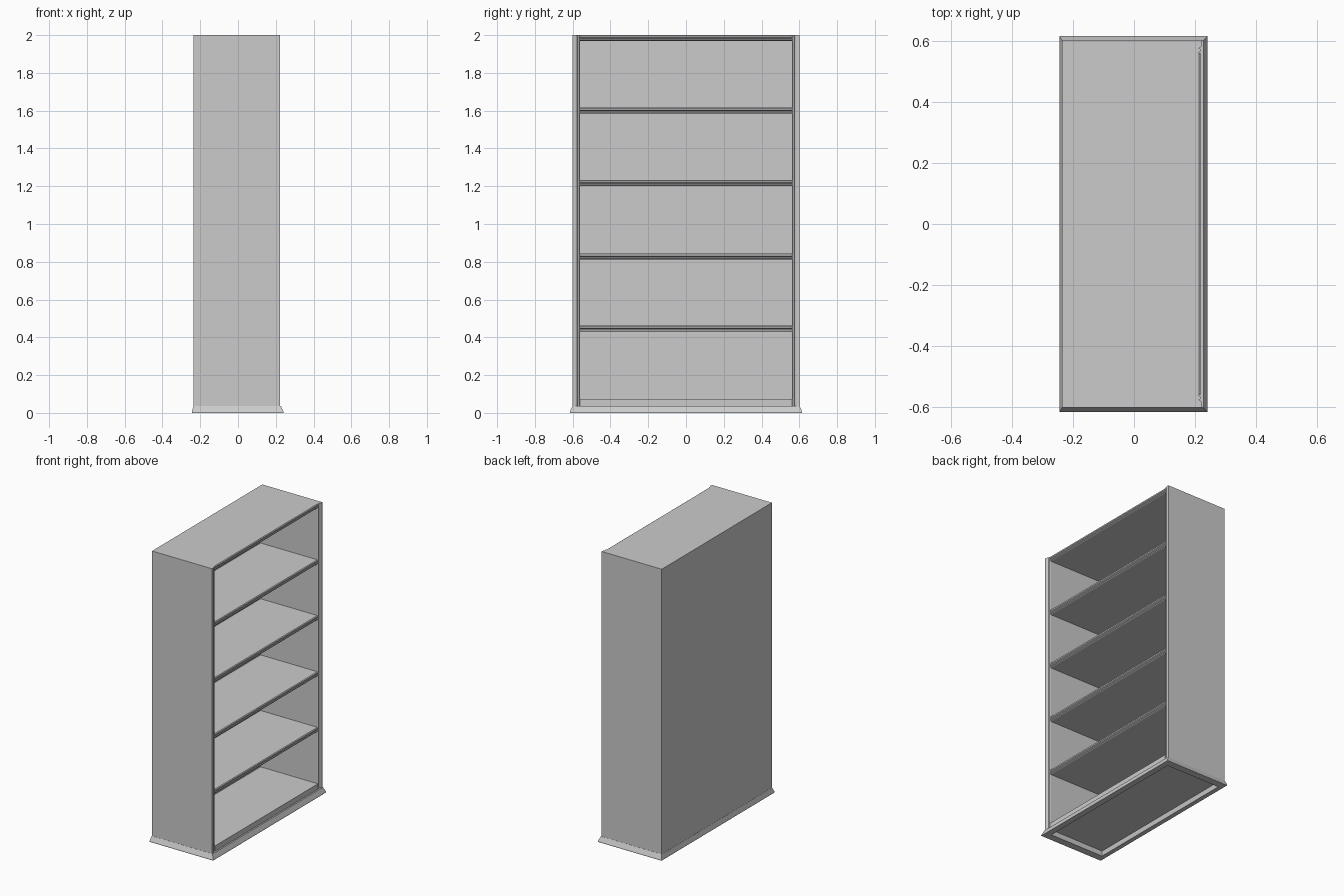
import bpy, bmesh
from mathutils import Vector

if "Cube" in bpy.data.objects:
    bpy.data.objects.remove(bpy.data.objects["Cube"])

BACK, FRONT = -0.235, 0.223      # case depth along x (open side faces +x)
HALF, INNER = 0.60, 0.56         # outer and inner half widths along y
SKIRT_TOP, HEIGHT = 0.037, 2.0


def finish(name, bm):
    bmesh.ops.recalc_face_normals(bm, faces=bm.faces)
    mesh = bpy.data.meshes.new(name)
    bm.to_mesh(mesh)
    bm.free()
    obj = bpy.data.objects.new(name, mesh)
    bpy.context.collection.objects.link(obj)
    return obj


def prism(name, points, offset):
    """Extrude a closed outline of 3D points along an offset."""
    bm = bmesh.new()
    face = bm.faces.new([bm.verts.new(p) for p in points])
    ext = bmesh.ops.extrude_face_region(bm, geom=[face], use_keep_orig=True)
    verts = [g for g in ext["geom"] if isinstance(g, bmesh.types.BMVert)]
    bmesh.ops.translate(bm, verts=verts, vec=Vector(offset))
    return finish(name, bm)


def box(name, x0, x1, y0, y1, z0, z1):
    return prism(name, [(x0, y0, z0), (x1, y0, z0), (x1, y1, z0), (x0, y1, z0)],
                 (0, 0, z1 - z0))


def board(name, z0, z1):
    """Horizontal board with a small moulded front edge."""
    h = z1 - z0
    edge = [(0.207, 0), (0.214, 0.12), (0.214, 0.32), (0.210, 0.42),
            (0.217, 0.58), (0.217, 0.88), (0.212, 1)]
    outline = [(BACK + 0.015, z0)] + [(x, z0 + t * h) for x, t in edge]
    outline.append((BACK + 0.015, z1))
    return prism(name, [(x, -INNER, z) for x, z in outline], (0, 2 * INNER, 0))


# Side panels with a moulded front edge
side_outline = [(BACK, HALF), (BACK, INNER), (0.210, INNER), (0.217, 0.564),
                (0.217, 0.572), (0.213, 0.575), (0.220, 0.580),
                (FRONT, 0.586), (FRONT, HALF)]
for name, s in (("left_side", -1), ("right_side", 1)):
    prism(name, [(x, s * y, SKIRT_TOP) for x, y in side_outline],
          (0, 0, HEIGHT - SKIRT_TOP))

# Back panel and floor
box("back_panel", BACK, BACK + 0.015, -INNER, INNER, SKIRT_TOP, HEIGHT)
box("floor_panel", BACK + 0.015, 0.217, -INNER, INNER, 0.030, 0.074)

# Top board and shelves
board("top_board", 1.97, HEIGHT)
for i, z in enumerate((0.43, 0.813, 1.20, 1.584)):
    board(f"shelf_{i + 1}", z, z + 0.032)

# Flared base skirt: a mitred ring swept from four nested rectangles
rings = [(-0.244, 0.241, 0.615, 0.0), (-0.244, 0.241, 0.615, 0.006),
         (BACK - 0.001, 0.227, 0.601, SKIRT_TOP),
         (BACK + 0.03, 0.190, 0.555, SKIRT_TOP),
         (BACK + 0.022, 0.200, 0.565, 0.0)]
bm = bmesh.new()
loops = [[bm.verts.new(p) for p in
          ((x0, -y, z), (x1, -y, z), (x1, y, z), (x0, y, z))]
         for x0, x1, y, z in rings]
for k, a in enumerate(loops):
    b = loops[(k + 1) % len(loops)]
    for i in range(4):
        j = (i + 1) % 4
        bm.faces.new((a[i], a[j], b[j], b[i]))
finish("base_skirt", bm)
